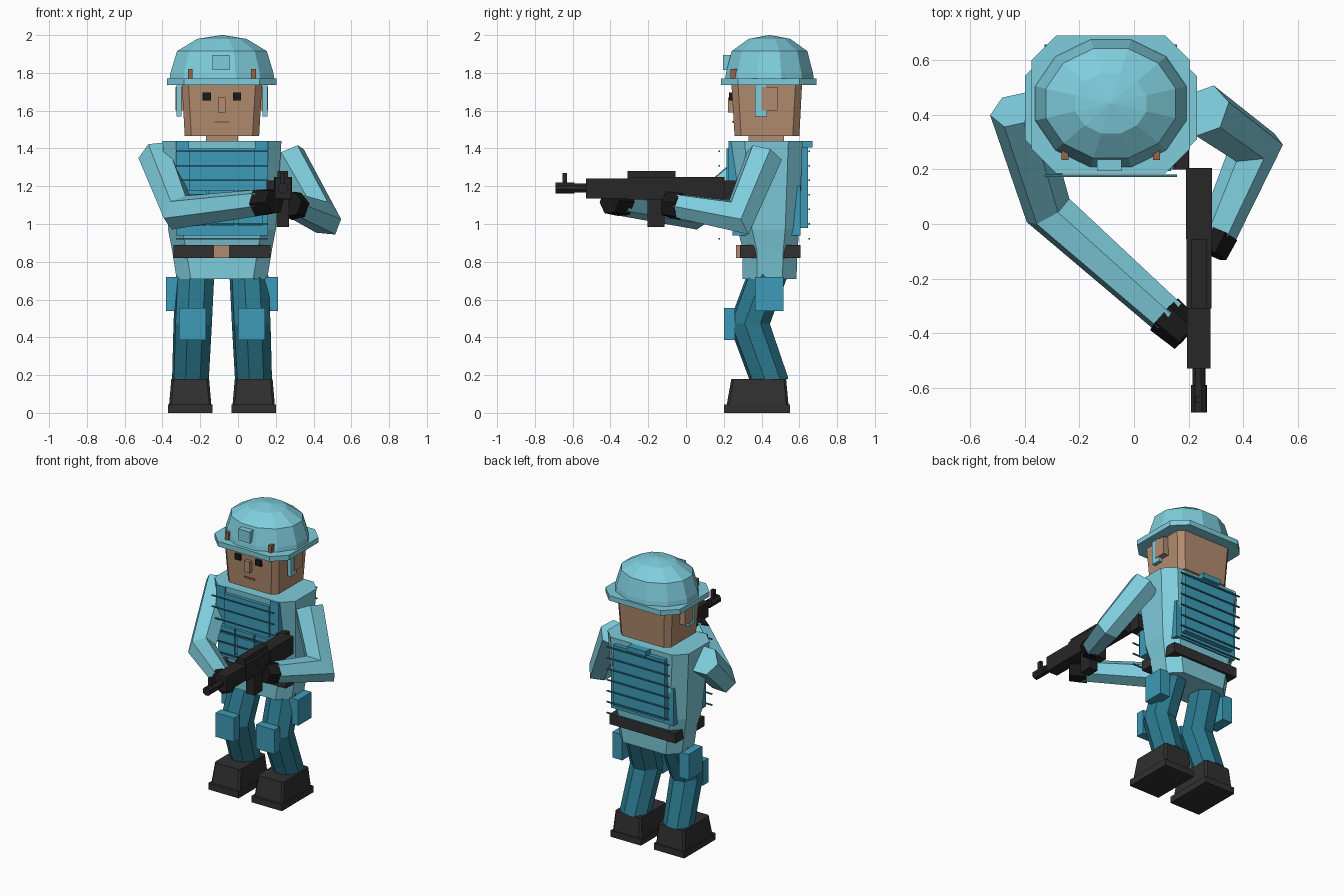
import bpy, bmesh, math
from mathutils import Vector

if "Cube" in bpy.data.objects:
    bpy.data.objects.remove(bpy.data.objects["Cube"])

CX = -0.085  # body centre line


def material(name, *rgb):
    m = bpy.data.materials.new(name)
    m.use_nodes = True
    m.diffuse_color = (*rgb, 1)
    m.node_tree.nodes["Principled BSDF"].inputs["Base Color"].default_value = (*rgb, 1)
    return m


CYAN = material("light cyan cloth", 0.21, 0.61, 0.72)
BLUE = material("vest blue", 0.047, 0.33, 0.48)
TEAL = material("trouser teal", 0.024, 0.19, 0.27)
SKIN = material("skin", 0.45, 0.26, 0.16)
RUST = material("rust clip", 0.30, 0.13, 0.06)
DARK = material("dark leather", 0.03, 0.03, 0.03)
GUN = material("gun metal", 0.02, 0.02, 0.02)
BLACK = material("glove black", 0.01, 0.01, 0.01)


def finish(name, bm, mat):
    bmesh.ops.recalc_face_normals(bm, faces=bm.faces)
    mesh = bpy.data.meshes.new(name)
    bm.to_mesh(mesh)
    bm.free()
    mesh.materials.append(mat)
    obj = bpy.data.objects.new(name, mesh)
    bpy.context.collection.objects.link(obj)
    return obj


def skin_rings(name, mat, rings):
    """Join matching rings of points into a closed solid."""
    bm = bmesh.new()
    loops = [[bm.verts.new(p) for p in ring] for ring in rings]
    n = len(loops[0])
    for a, b in zip(loops, loops[1:]):
        for i in range(n):
            j = (i + 1) % n
            bm.faces.new((a[i], a[j], b[j], b[i]))
    bm.faces.new(loops[0])
    bm.faces.new(loops[-1])
    return finish(name, bm, mat)


def box(name, mat, x, y, z):
    rings = [[(x[0], y[0], h), (x[1], y[0], h), (x[1], y[1], h), (x[0], y[1], h)] for h in z]
    return skin_rings(name, mat, rings)


def loft(name, mat, sections, cut, cx=CX):
    """Stack of rectangles (half width, front y, back y, z) with cut corners."""
    rings = []
    for w, f, b, z in sections:
        c = cut
        pts = [(w - c, f), (w, f + c), (w, b - c), (w - c, b),
               (c - w, b), (-w, b - c), (-w, f + c), (c - w, f)]
        rings.append([(cx + px, py, z) for px, py in pts])
    return skin_rings(name, mat, rings)


def limb(name, mat, points, radii, sides=6):
    """Faceted tube along a path, mitred at the bends."""
    p = [Vector(q) for q in points]
    d = [(b - a).normalized() for a, b in zip(p, p[1:])]
    u = d[0].cross(Vector((1, 0.2, 0.1))).normalized()
    v = d[0].cross(u)
    unit = []
    for i in range(sides):
        a = 2 * math.pi * (i + 0.5) / sides
        unit.append(u * math.cos(a) + v * math.sin(a))
    rings = []
    for k, c in enumerate(p):
        into, out = d[max(k - 1, 0)], d[min(k, len(d) - 1)]
        plane = (into + out).normalized()
        unit = [q - into * (q.dot(plane) / into.dot(plane)) for q in unit]
        rings.append([c + q * radii[k] for q in unit])
    return skin_rings(name, mat, rings)


# Torso, pelvis and neck
loft("torso", CYAN, [(0.24, 0.30, 0.585, 0.71), (0.264, 0.30, 0.59, 0.86),
                     (0.285, 0.275, 0.60, 0.97), (0.315, 0.235, 0.617, 1.44)], 0.075)
box("neck", SKIN, (-0.17, 0), (0.33, 0.52), (1.42, 1.48))

# Belt
box("belt", DARK, (CX - 0.257, CX + 0.257), (0.285, 0.605), (0.82, 0.89))
box("belt_buckle", SKIN, (-0.13, -0.045), (0.265, 0.29), (0.82, 0.89))

# Vest
box("vest_lower", BLUE, (CX - 0.243, CX + 0.243), (0.245, 0.607), (0.94, 1.2))
box("vest_front", BLUE, (CX - 0.175, CX + 0.175), (0.215, 0.3), (1.0, 1.4))
box("vest_back", BLUE, (CX - 0.2, CX + 0.2), (0.58, 0.645), (0.98, 1.405))
box("drag_handle", BLUE, (CX - 0.07, CX + 0.07), (0.61, 0.67), (1.405, 1.44))
for i in range(7):
    z = 1.385 - i * 0.077
    for side, y in (("front", 0.177), ("back", 0.653)):
        box(f"{side}_webbing", TEAL, (CX - 0.243, CX + 0.243),
            (y - 0.004, y + 0.004), (z - 0.004, z + 0.004))
for i in (-1, 0, 1):
    x = CX + i * 0.15
    box("pouch", BLUE, (x - 0.065, x + 0.065), (0.205, 0.29), (0.99, 1.16))
    box("pouch_flap", BLUE, (x - 0.07, x + 0.07), (0.195, 0.29), (1.13, 1.18))

# Head and face
loft("head", SKIN, [(0.197, 0.257, 0.60, 1.465), (0.213, 0.24, 0.615, 1.75)], 0.035)
box("nose", SKIN, (-0.107, -0.065), (0.222, 0.26), (1.59, 1.67))
box("mouth", RUST, (-0.125, -0.045), (0.246, 0.255), (1.535, 1.545))

# Helmet
loft("helmet_brim", CYAN, [(0.29, 0.185, 0.69, 1.735), (0.29, 0.185, 0.69, 1.77)], 0.09)
dome = []
for r, z in ((1, 1.765), (0.98, 1.8), (0.855, 1.915), (0.47, 1.98), (0.02, 2.0)):
    ring = []
    for i in range(12):
        a = math.pi * (i + 0.5) / 6
        ring.append((CX + 0.288 * r * math.cos(a), 0.442 + 0.243 * r * math.sin(a), z))
    dome.append(ring)
skin_rings("helmet_dome", CYAN, dome)
box("helmet_mount", CYAN, (-0.135, -0.045), (0.195, 0.27), (1.815, 1.895))

# Parts on both sides of the body
for s, side in ((-1, "right"), (1, "left")):
    def sided(name, mat, x, y, z):
        xs = sorted((CX + s * x[0], CX + s * x[1]))
        box(f"{side}_{name}", mat, xs, y, z)

    sided("eye", BLACK, (0.058, 0.102), (0.228, 0.26), (1.655, 1.695))
    sided("ear", SKIN, (0.18, 0.245), (0.40, 0.485), (1.60, 1.725))
    sided("chin_strap", CYAN, (0.215, 0.24), (0.365, 0.43), (1.57, 1.74))
    sided("helmet_clip", RUST, (0.155, 0.18), (0.235, 0.28), (1.765, 1.82))
    sided("vest_strap", BLUE, (0.175, 0.243), (0.225, 0.32), (1.17, 1.44))
    sided("hip_pouch", BLUE, (0.22, 0.297), (0.365, 0.515), (0.54, 0.72))
    sided("knee_pad", BLUE, (0.085, 0.228), (0.2, 0.26), (0.385, 0.555))

    # Legs and boots
    limb(f"{side}_leg", TEAL, [(CX + s * 0.14, 0.45, 0.78), (CX + s * 0.155, 0.335, 0.47),
                               (CX + s * 0.168, 0.45, 0.15)], (0.105, 0.105, 0.1), 8)
    foot = CX + s * 0.168
    loft(f"{side}_boot", DARK, [(0.112, 0.215, 0.543, 0.04), (0.1, 0.24, 0.53, 0.18)], 0.012, foot)
    box(f"{side}_sole", DARK, (foot - 0.118, foot + 0.118), (0.2, 0.55), (0, 0.045))

# Arms and gloves
limb("right_arm", CYAN, [(-0.43, 0.42, 1.36), (-0.315, 0.05, 1.06), (0.13, -0.345, 1.115)],
     (0.1, 0.088, 0.072))
limb("right_glove", BLACK, [(0.11, -0.33, 1.112), (0.195, -0.405, 1.12)], (0.078, 0.07))
limb("left_arm", CYAN, [(0.26, 0.415, 1.36), (0.445, 0.28, 1.035), (0.305, -0.04, 1.095)],
     (0.1, 0.088, 0.07))
limb("left_glove", BLACK, [(0.31, -0.03, 1.093), (0.275, -0.105, 1.105)], (0.076, 0.07))

# Rifle
GX = 0.238
for name, w, y, z in (
        ("stock", 0.048, (-0.055, 0.205), (1.125, 1.25)),
        ("receiver", 0.046, (-0.31, -0.05), (1.13, 1.25)),
        ("top_rail", 0.028, (-0.31, -0.055), (1.25, 1.28)),
        ("handguard", 0.043, (-0.53, -0.31), (1.135, 1.24)),
        ("magazine", 0.033, (-0.205, -0.115), (0.985, 1.14)),
        ("pistol_grip", 0.03, (-0.09, -0.03), (1.03, 1.14)),
        ("front_sight", 0.012, (-0.655, -0.63), (1.2, 1.27))):
    box(f"rifle_{name}", GUN, (GX - w, GX + w), y, z)
limb("rifle_barrel", GUN, [(GX, -0.5, 1.19), (GX, -0.62, 1.19)], (0.025, 0.025), 8)
limb("rifle_muzzle", GUN, [(GX, -0.59, 1.19), (GX, -0.69, 1.19)], (0.03, 0.03), 8)
box("rifle_butt_strap", GUN, (0.15, 0.2), (0.2, 0.285), (1.13, 1.23))
